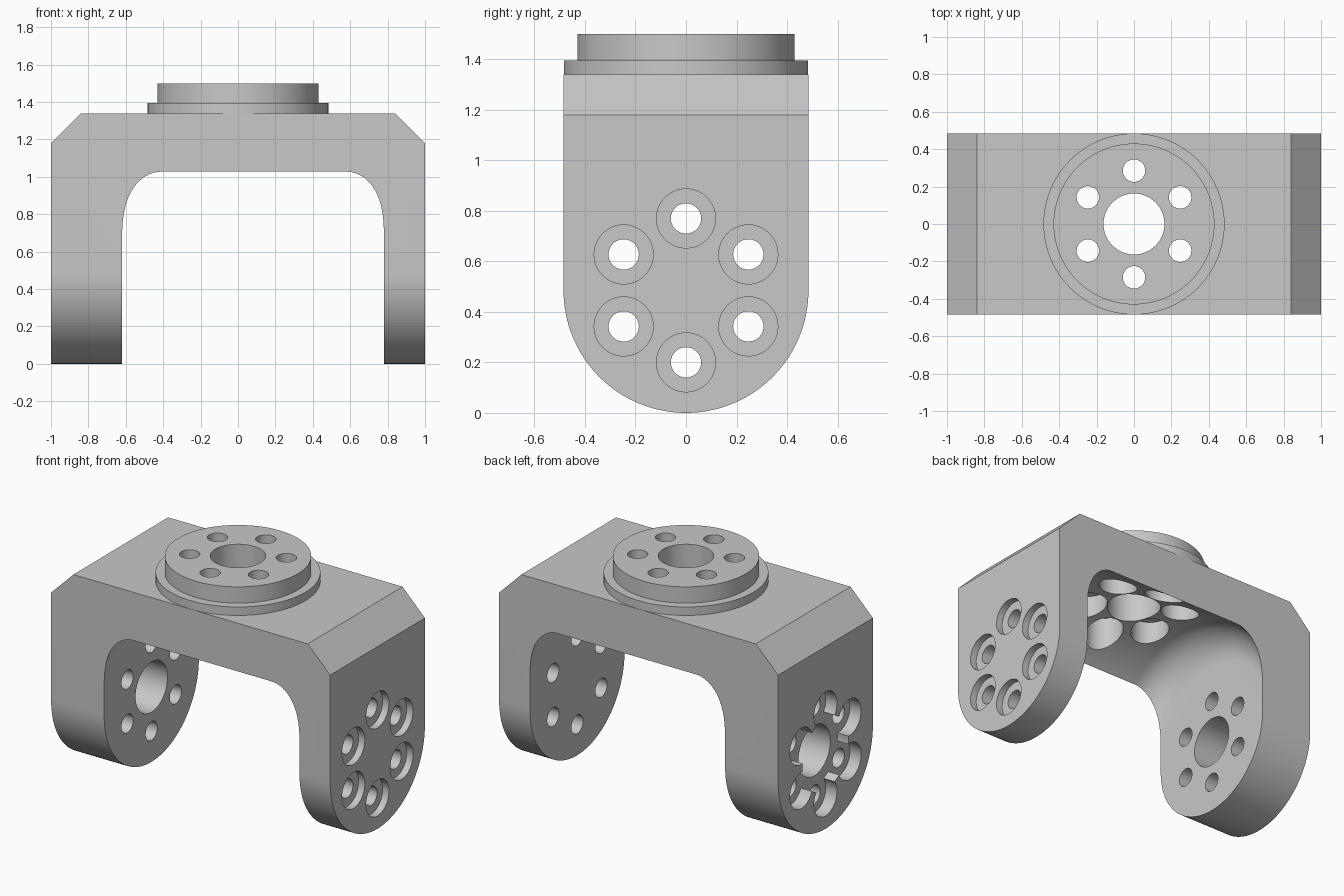
import bpy, bmesh, math
from mathutils import Matrix, Vector

if "Cube" in bpy.data.objects:
    bpy.data.objects.remove(bpy.data.objects["Cube"])

HALF = 0.485          # half depth, leg end radius and height of the cross axis
RING = 0.285          # bolt circle radius
SWING = 0.728         # radius of the round cavity between the legs

metal = bpy.data.materials.new("grey_metal")
metal.use_nodes = True
grey = (0.58, 0.58, 0.58, 1)
metal.diffuse_color = grey
metal.node_tree.nodes["Principled BSDF"].inputs["Base Color"].default_value = grey


def to_object(name, bm):
    bmesh.ops.recalc_face_normals(bm, faces=bm.faces[:])
    mesh = bpy.data.meshes.new(name)
    bm.to_mesh(mesh)
    bm.free()
    mesh.materials.append(metal)
    obj = bpy.data.objects.new(name, mesh)
    bpy.context.collection.objects.link(obj)
    return obj


def prism(name, points, extent):
    """Extrude a closed outline of 3D points along a vector."""
    bm = bmesh.new()
    face = bm.faces.new([bm.verts.new(p) for p in points])
    new = bmesh.ops.extrude_face_region(bm, geom=[face])["geom"]
    verts = [v for v in new if isinstance(v, bmesh.types.BMVert)]
    bmesh.ops.translate(bm, verts=verts, vec=extent)
    return to_object(name, bm)


def lathe_x(name, profile, sides=128):
    """Revolve (x, radius) pairs about the cross axis and cap both ends."""
    bm = bmesh.new()
    rings = []
    for x, r in profile:
        angles = [2 * math.pi * i / sides for i in range(sides)]
        rings.append([bm.verts.new((x, r * math.cos(a), HALF + r * math.sin(a))) for a in angles])
    for lower, upper in zip(rings, rings[1:]):
        for i in range(sides):
            j = (i + 1) % sides
            bm.faces.new((lower[i], lower[j], upper[j], upper[i]))
    bm.faces.new(rings[0])
    bm.faces.new(rings[-1])
    return to_object(name, bm)


def cylinder(bm, axis, centre, start, end, radius, sides=48):
    """Add a cylinder along x or z; centre gives the other two coordinates."""
    mid = (start + end) / 2
    if axis == "x":
        matrix = Matrix.Translation((mid, *centre)) @ Matrix.Rotation(math.pi / 2, 4, "Y")
    else:
        matrix = Matrix.Translation((*centre, mid))
    bmesh.ops.create_cone(bm, cap_ends=True, segments=sides, radius1=radius,
                          radius2=radius, depth=end - start, matrix=matrix)


def bolt_circle(bm, axis, start, end, radius):
    for i in range(6):
        a = math.radians(30 + 60 * i)
        u, v = RING * math.cos(a), RING * math.sin(a)
        centre = (u, v + HALF) if axis == "x" else (u, v)
        cylinder(bm, axis, centre, start, end, radius)


def arc(cx, cy, radius, first, last, steps):
    for i in range(steps + 1):
        a = math.radians(first + (last - first) * i / steps)
        yield cx + radius * math.cos(a), cy + radius * math.sin(a)


def combine(target, tool, operation):
    mod = target.modifiers.new(operation, "BOOLEAN")
    mod.operation, mod.solver, mod.object = operation, "EXACT", tool
    bpy.context.view_layer.objects.active = target
    bpy.ops.object.modifier_apply(modifier=mod.name)
    bpy.data.objects.remove(tool)


# Solid block with chamfered shoulders and a rounded lower end
outline = [(-1, -0.1), (-1, 1.18), (-0.84, 1.34), (0.84, 1.34), (1, 1.18), (1, -0.1)]
fork = prism("fork_bracket", [(x, -0.6, z) for x, z in outline], Vector((0, 1.2, 0)))
side = [(HALF, 1.6), (-HALF, 1.6)] + list(arc(0, HALF, HALF, 180, 360, 64))
rounding = prism("rounding", [(-1.2, y, z) for y, z in side], Vector((2.4, 0, 0)))
combine(fork, rounding, "INTERSECT")

# Stepped mounting flange on top
for radius, start, end in ((HALF - 0.001, 1.25, 1.395), (0.43, 1.3, 1.5)):
    bm = bmesh.new()
    cylinder(bm, "z", (0, 0), start, end, radius, 96)
    combine(fork, to_object("flange", bm), "UNION")

# Round cavity with filleted rims, leaving a thick right leg and a thin left leg
left, right = 0.21, 0.2
cavity = list(arc(-0.62 + left, SWING - left, left, 180, 90, 16))
cavity += arc(0.78 - right, SWING - right, right, 90, 0, 16)
combine(fork, lathe_x("cavity", cavity), "DIFFERENCE")

# Through holes and large bores
bm = bmesh.new()
bolt_circle(bm, "x", -1.2, 1.2, 0.06)
bolt_circle(bm, "z", 0.9, 1.7, 0.06)
cylinder(bm, "x", (0, HALF), -1.2, -0.5, 0.163, 64)
cylinder(bm, "z", (0, 0), 0.9, 1.7, 0.163, 64)
combine(fork, to_object("holes", bm), "DIFFERENCE")

# Counterbores: both outer faces and the underside of the bridge
bm = bmesh.new()
bolt_circle(bm, "x", 0.955, 1.2, 0.117)
bolt_circle(bm, "x", -1.2, -0.92, 0.117)
bolt_circle(bm, "z", 0.9, 1.32, 0.117)
combine(fork, to_object("counterbores", bm), "DIFFERENCE")

# Central recess joining the counterbores of the thick leg
bm = bmesh.new()
cylinder(bm, "x", (0, HALF), -1.2, -0.92, 0.235, 64)
combine(fork, to_object("recess", bm), "DIFFERENCE")

# Smooth curved walls, crisp edges
bpy.ops.object.select_all(action="DESELECT")
fork.select_set(True)
bpy.context.view_layer.objects.active = fork
bpy.ops.object.shade_smooth_by_angle(angle=math.radians(30))
